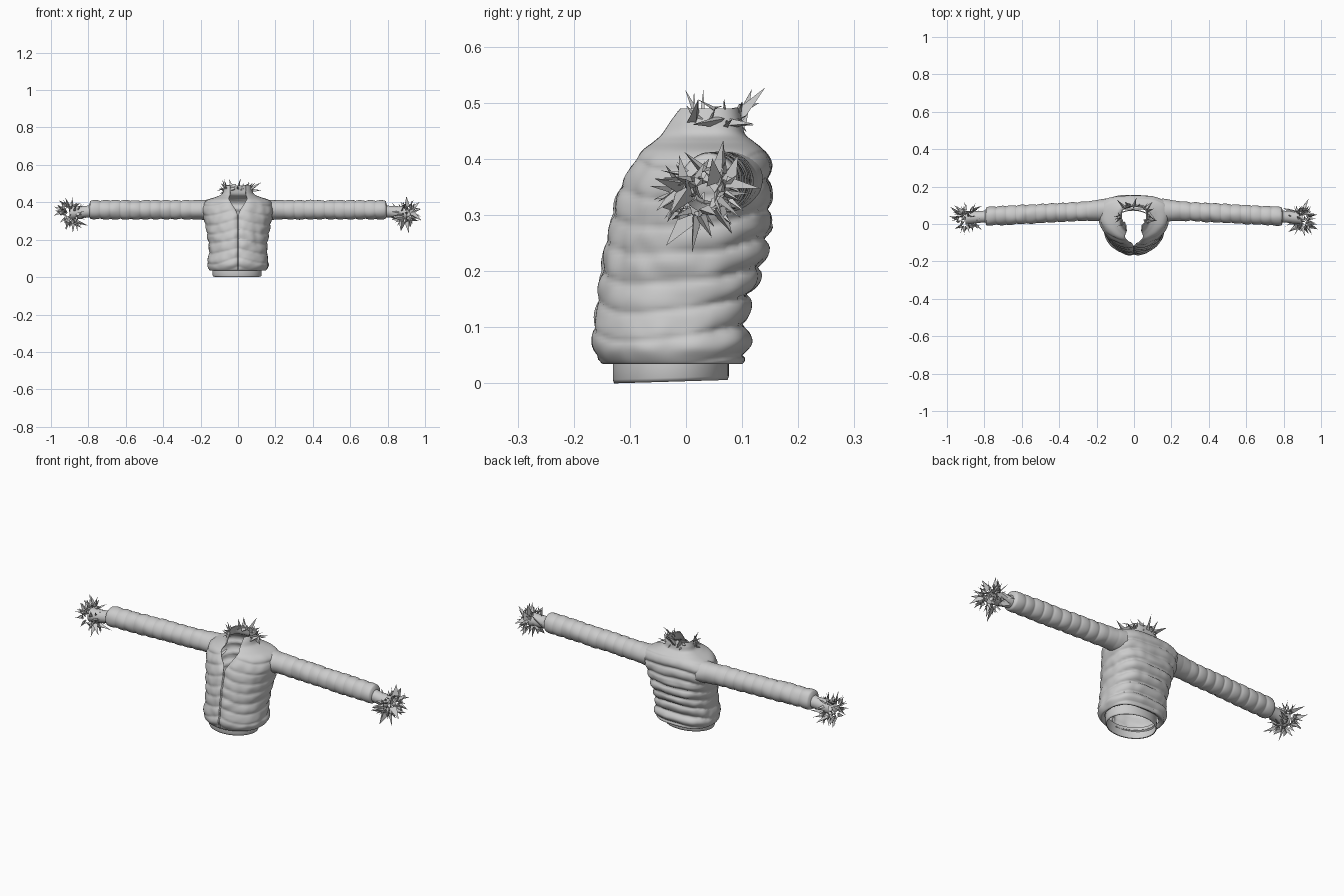
import bpy, bmesh, math, random
from mathutils import Vector, noise

if "Cube" in bpy.data.objects:
    bpy.data.objects.remove(bpy.data.objects["Cube"])

random.seed(7)


def make_object(name, bm, smooth=True):
    bmesh.ops.recalc_face_normals(bm, faces=bm.faces)
    mesh = bpy.data.meshes.new(name)
    bm.to_mesh(mesh)
    bm.free()
    ob = bpy.data.objects.new(name, mesh)
    bpy.context.collection.objects.link(ob)
    if smooth:
        for p in mesh.polygons:
            p.use_smooth = True
    return ob


def loft(name, rows, closed=True):
    bm = bmesh.new()
    vs = [[bm.verts.new(p) for p in r] for r in rows]
    n = len(rows[0])
    for a, b in zip(vs, vs[1:]):
        for i in range(n if closed else n - 1):
            j = (i + 1) % n
            bm.faces.new((a[i], a[j], b[j], b[i]))
    return make_object(name, bm)


def spline(keys, t):
    """Catmull-Rom through tuples, t in 0..1"""
    f = t * (len(keys) - 1)
    i = min(int(f), len(keys) - 2)
    u = f - i
    k = [keys[min(max(i + d, 0), len(keys) - 1)] for d in (-1, 0, 1, 2)]
    return [0.5 * (2 * b + (c - a) * u + (2 * a - 5 * b + 4 * c - d) * u * u
                   + (3 * b - a - 3 * c + d) * u ** 3) for a, b, c, d in zip(*k)]


def spow(v, p):
    return math.copysign(abs(v) ** p, v)


# Body profile: height, half width, front y, back y, widest y, neckline gap angle
BODY = [
    (0.045, 0.130, -0.130, 0.080, -0.01, 0), (0.035, 0.150, -0.150, 0.100, -0.01, 0),
    (0.070, 0.163, -0.168, 0.112, -0.01, 0), (0.120, 0.157, -0.163, 0.108, 0.00, 0),
    (0.170, 0.157, -0.157, 0.122, 0.01, 0), (0.230, 0.165, -0.148, 0.142, 0.02, 0),
    (0.290, 0.176, -0.135, 0.150, 0.04, 0), (0.340, 0.188, -0.123, 0.150, 0.06, 0.02),
    (0.385, 0.188, -0.105, 0.150, 0.07, 0.16), (0.412, 0.165, -0.090, 0.143, 0.07, 0.28),
    (0.430, 0.115, -0.070, 0.122, 0.06, 0.42), (0.445, 0.085, -0.055, 0.105, 0.05, 0.5),
    (0.470, 0.076, -0.040, 0.100, 0.05, 0.58), (0.490, 0.070, -0.025, 0.096, 0.05, 0.65)]


def body_point(t, s):
    z, hw, yf, yb, yc, gap = spline(BODY, t)
    gap = max(gap, 0.0)
    th = -math.pi / 2 + gap + s * (2 * math.pi - 2 * gap)
    c, sn = math.cos(th), math.sin(th)
    back = 0.5 + 0.5 * sn
    p = 1 - 0.3 * back
    x = hw * spow(c, p)
    y = yc + (yb - yc if sn > 0 else yc - yf) * spow(sn, p)
    # quilting: horizontal rolls behind, sloping chevrons in front
    fade = min(1, max(0, (0.43 - z) / 0.05)) * min(1, max(0, (z - 0.03) / 0.03))
    wob = noise.noise(Vector((x * 9, y * 9, z * 9)))
    phase = (z + 0.3 * abs(x) * (1 - back) + 0.006 * wob) / 0.052
    amp = 0.006 + 0.014 * max(0, sn) * (1 if z < 0.28 else 0.5)
    d = amp * fade * (abs(math.sin(math.pi * phase)) ** 0.6 - 0.7)
    d += 0.004 * fade * noise.noise(Vector((x * 25, y * 25, z * 25)))
    # zip groove
    ends = min(s, 1 - s)
    d -= 0.008 * math.exp(-(ends / 0.012) ** 2) * fade
    return (x + d * c, y + d * sn, z)


body = loft("jacket_body", [[body_point(i / 110, j / 120) for j in range(121)]
                            for i in range(111)], closed=False)
rim = body.modifiers.new("cloth", 'SOLIDIFY')
rim.thickness = 0.005
rim.offset = -1


# Waistband and zip
def oval(z, hx, hy, cy, n=64):
    return [(hx * math.cos(a) - 0.005, cy + hy * math.sin(a), z + 0.03 * max(0, hy) * math.sin(a))
            for a in (2 * math.pi * i / n for i in range(n))]


band = [oval(z, hx, hx * 0.79, -0.027) for z, hx in
        ((0.004, 0.124), (0.003, 0.128), (0.010, 0.131), (0.035, 0.131), (0.065, 0.129))]
loft("waistband", band)

zip_rows = []
for i in range(41):
    _, y, z = body_point(0.1 + 0.42 * i / 40, 0)
    zip_rows.append([(x, y + dy, z) for x, dy in
                     ((-0.005, 0.003), (-0.003, -0.003), (0.003, -0.003), (0.005, 0.003))])
loft("front_zip", zip_rows)


# Long quilted sleeves and narrow cuffs
def sleeve_rows(side):
    rows = []
    for i in range(151):
        u = i / 150
        x = 0.15 + 0.64 * u
        rib = abs(math.sin(math.pi * (x - 0.79) / 0.054)) ** 0.5
        root = max(0, 1 - u / 0.25) ** 2
        row = []
        for j in range(40):
            a = 2 * math.pi * j / 40
            ca, sa = math.cos(a), math.sin(a)
            wob = noise.noise(Vector((x * 14 * side, ca, sa)))
            r = 0.046 + 0.006 * (rib if u > 0.2 else 0.4 + 0.6 * u / 0.2 * rib) + 0.003 * wob
            row.append((side * x, 0.074 - 0.033 * u + (r + 0.014 * root) * ca,
                        0.360 + (r + 0.006 * root) * sa))
        rows.append(row)
    rows.append([(side * 0.796, 0.041 + (p[1] - 0.041) * 0.65, 0.355 + (p[2] - 0.36) * 0.65)
                 for p in rows[-1]])
    return rows


def cuff_rows(side):
    return [[(side * x, y + r * math.cos(2 * math.pi * j / 32),
              z + r * math.sin(2 * math.pi * j / 32)) for j in range(32)]
            for x, y, z, r in ((0.78, 0.041, 0.355, 0.034), (0.81, 0.039, 0.350, 0.031),
                               (0.85, 0.036, 0.346, 0.033), (0.90, 0.033, 0.342, 0.036))]


# Fur trim: sharp four-sided shards pointing outwards
def add_shard(bm, base, direction, length, width):
    d = direction.normalized()
    u = d.orthogonal().normalized()
    v = d.cross(u)
    a0 = random.uniform(0, 6.28)
    pts = [base + (u * math.cos(a0 + k * 2.1) + v * math.sin(a0 + k * 2.1) * 0.6) * width
           * random.uniform(0.4, 1) for k in range(3)] + [base + d * length]
    vs = []
    for p in pts:
        p.x = min(1, max(-1, p.x))
        vs.append(bm.verts.new(p))
    for f in ((0, 1, 2), (0, 1, 3), (1, 2, 3), (2, 0, 3)):
        bm.faces.new([vs[k] for k in f])


def rand_dir():
    return Vector([random.gauss(0, 1) for _ in range(3)]).normalized()


for side, label in ((-1, "right"), (1, "left")):
    loft(label + "_sleeve", sleeve_rows(side))
    loft(label + "_cuff", cuff_rows(side))
    bm = bmesh.new()
    for k in range(85):
        d = rand_dir()
        base = Vector((side * 0.895, 0.03, 0.34)) + Vector((d.x * 0.045, d.y * 0.05, d.z * 0.045))
        big = k % 7 == 0
        add_shard(bm, base, d + rand_dir() * 0.7,
                  random.uniform(0.05, 0.085) if big else random.uniform(0.02, 0.055),
                  random.uniform(0.02, 0.035) if big else random.uniform(0.006, 0.018))
    make_object(label + "_cuff_fur", bm, smooth=False)

bm = bmesh.new()
for k in range(34):
    a = random.uniform(-0.9, math.pi + 0.9)
    out = Vector((math.cos(a), math.sin(a) * 0.6, 0))
    base = Vector((0.075 * math.cos(a), 0.045 + 0.05 * math.sin(a), random.uniform(0.455, 0.49)))
    big = k % 6 == 0
    add_shard(bm, base, out * 0.7 + rand_dir() * 0.8 + Vector((0, -0.1, 0.5)),
              random.uniform(0.06, 0.085) if big else random.uniform(0.02, 0.05),
              random.uniform(0.02, 0.03) if big else random.uniform(0.006, 0.015))
make_object("collar_fur", bm, smooth=False)
